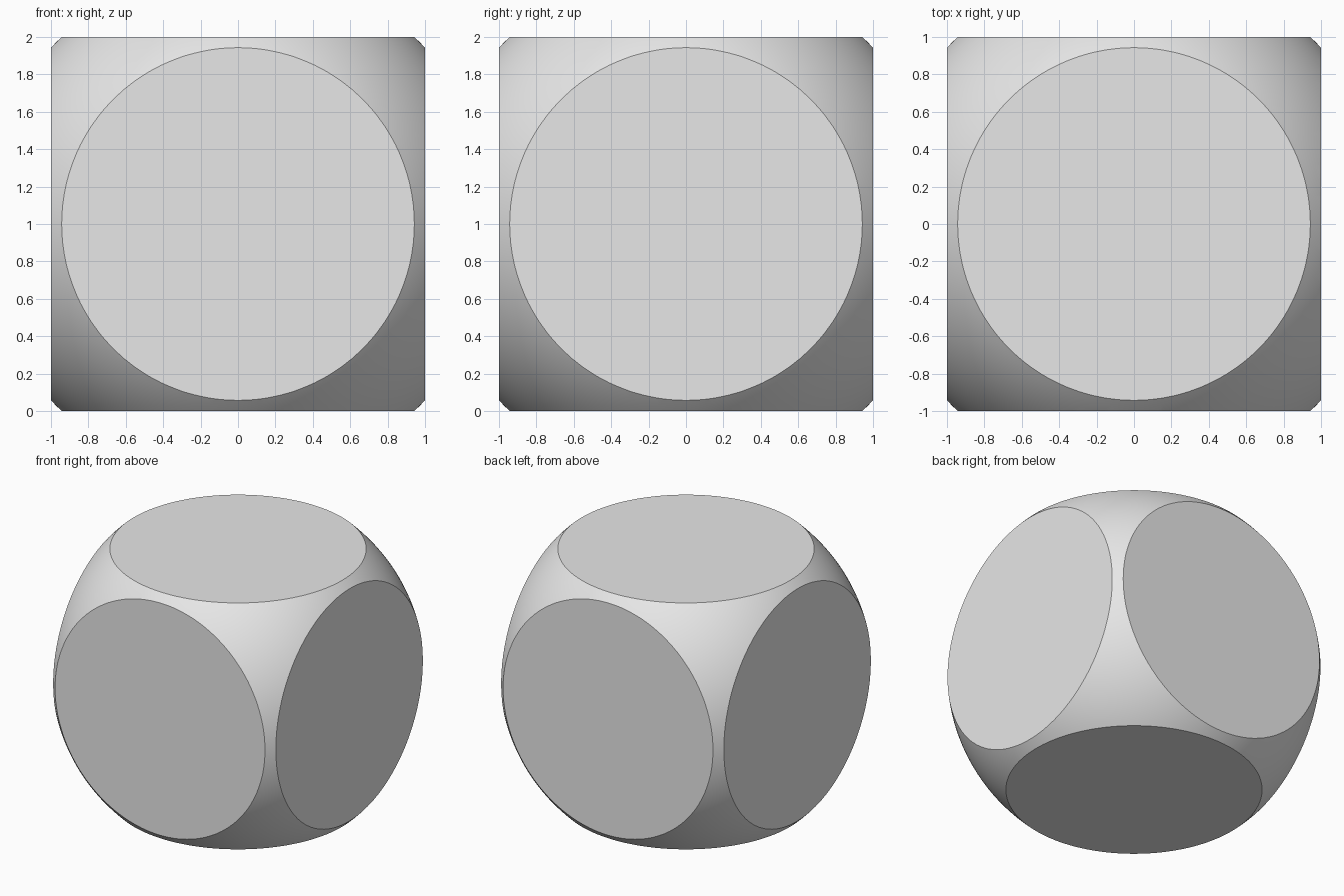
import bpy
import bmesh
from mathutils import Vector

if "Cube" in bpy.data.objects:
    bpy.data.objects.remove(bpy.data.objects["Cube"], do_unlink=True)

HALF = 1.0             # distance from the centre to each flat face
FACE_RADIUS = 0.943    # radius of the round flat faces
BALL_RADIUS = (HALF ** 2 + FACE_RADIUS ** 2) ** 0.5

# Single plain grey
grey = bpy.data.materials.new("plain grey")
grey.use_nodes = True
colour = (0.8, 0.8, 0.8, 1.0)
grey.diffuse_color = colour
grey.node_tree.nodes["Principled BSDF"].inputs["Base Color"].default_value = colour

# Ball with its six sides sliced flat
bm = bmesh.new()
bmesh.ops.create_uvsphere(bm, u_segments=160, v_segments=80, radius=BALL_RADIUS)
for axis in range(3):
    for side in (-1, 1):
        normal = Vector((0, 0, 0))
        normal[axis] = side
        bmesh.ops.bisect_plane(
            bm, geom=bm.verts[:] + bm.edges[:] + bm.faces[:], dist=1e-5,
            plane_co=normal * HALF, plane_no=normal, clear_outer=True)

# Smooth ball surface, flat caps with sharp rims
for face in bm.faces:
    face.smooth = True
rims = [e for e in bm.edges if e.is_boundary]
for edge in rims:
    edge.smooth = False
caps = bmesh.ops.holes_fill(bm, edges=rims, sides=0)["faces"]
for face in caps:
    face.smooth = False
bmesh.ops.recalc_face_normals(bm, faces=bm.faces[:])
bmesh.ops.translate(bm, verts=bm.verts[:], vec=(0, 0, HALF))

mesh = bpy.data.meshes.new("rounded_cube")
bm.to_mesh(mesh)
bm.free()
mesh.materials.append(grey)
body = bpy.data.objects.new("rounded_cube", mesh)
bpy.context.collection.objects.link(body)
